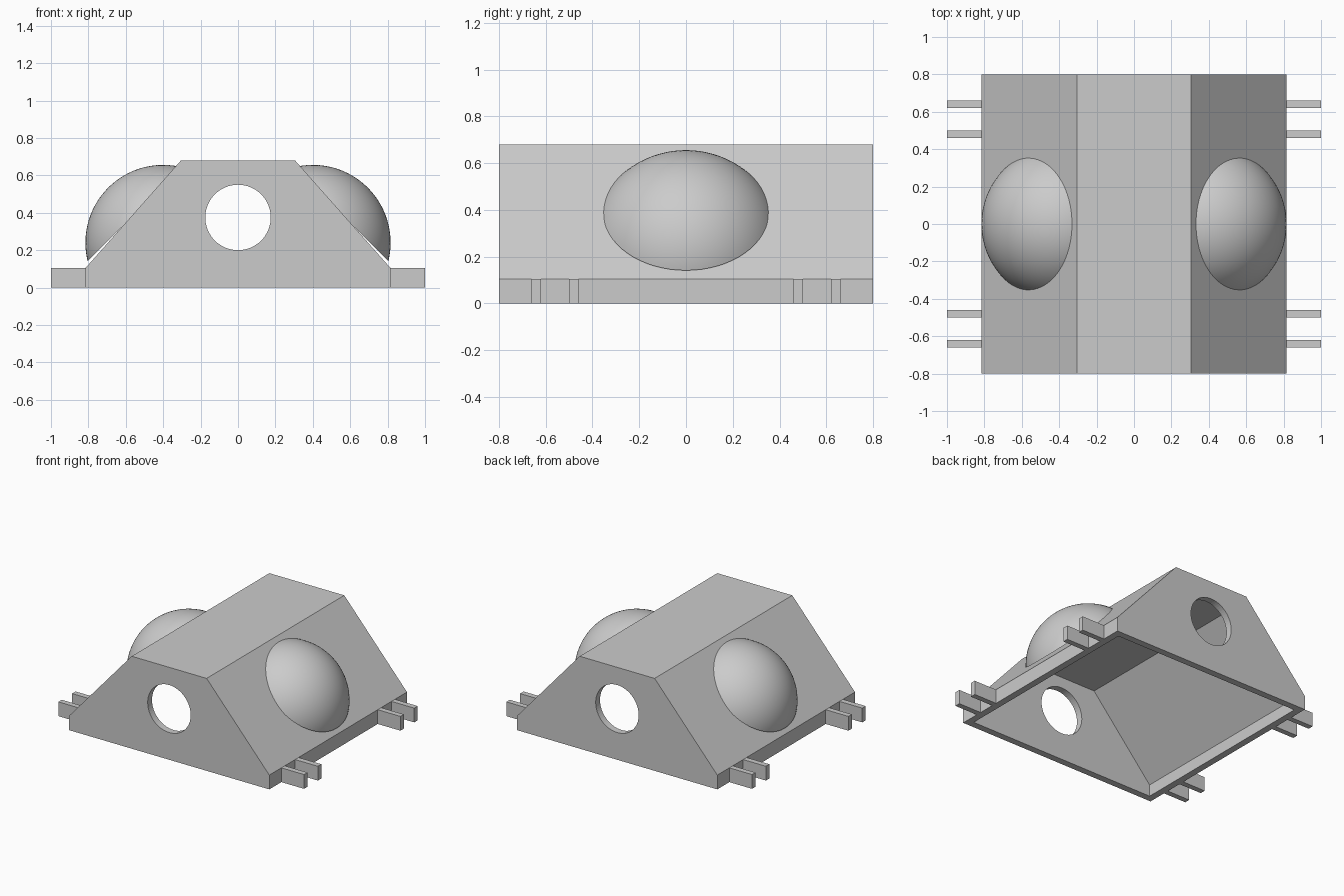
import bpy, bmesh, math
from mathutils import Matrix, Vector

cube = bpy.data.objects.get("Cube")
if cube:
    bpy.data.objects.remove(cube, do_unlink=True)

grey = bpy.data.materials.new("plain grey")
grey.use_nodes = True
colour = (0.6, 0.6, 0.6, 1)
grey.diffuse_color = colour
grey.node_tree.nodes["Principled BSDF"].inputs["Base Color"].default_value = colour


def make_object(name, bm):
    bmesh.ops.recalc_face_normals(bm, faces=bm.faces)
    mesh = bpy.data.meshes.new(name)
    bm.to_mesh(mesh)
    bm.free()
    mesh.materials.append(grey)
    obj = bpy.data.objects.new(name, mesh)
    bpy.context.collection.objects.link(obj)
    return obj


def prism(name, half_profile, half_length):
    """Extrude a mirrored (x, z) profile along y."""
    bm = bmesh.new()
    outline = half_profile + [(-x, z) for x, z in reversed(half_profile)]
    face = bm.faces.new([bm.verts.new((x, -half_length, z)) for x, z in outline])
    ext = bmesh.ops.extrude_face_region(bm, geom=[face])
    moved = [v for v in ext["geom"] if isinstance(v, bmesh.types.BMVert)]
    bmesh.ops.translate(bm, verts=moved, vec=(0, 2 * half_length, 0))
    return make_object(name, bm)


def cut(target, cutter):
    mod = target.modifiers.new(cutter.name, "BOOLEAN")
    mod.operation = "DIFFERENCE"
    mod.solver = "EXACT"
    mod.object = cutter
    cutter.hide_render = True
    bpy.context.view_layer.objects.active = target
    bpy.ops.object.modifier_apply(modifier=mod.name)
    bpy.data.objects.remove(cutter, do_unlink=True)


# Hollow housing, open underneath
housing = prism("housing", [(0.815, 0), (0.815, 0.105), (0.305, 0.68)], 0.8)
cut(housing, prism("cavity", [(0.765, -0.1), (0.765, 0.086), (0.282, 0.63)], 0.75))

# Round opening through both end walls
bm = bmesh.new()
bmesh.ops.create_cone(bm, cap_ends=True, segments=64, radius1=0.175, radius2=0.175, depth=2,
                      matrix=Matrix.Translation((0, 0, 0.375)) @ Matrix.Rotation(math.pi / 2, 4, "X"))
cut(housing, make_object("opening", bm))

for side, label in ((1, "left"), (-1, "right")):
    # Spherical cap on the sloping side
    bm = bmesh.new()
    axis = Vector((side, 0, 1)).normalized()
    centre = Vector((side * 0.40, 0, 0.24))
    turn = Matrix.Rotation(side * math.pi / 4, 4, "Y")
    bmesh.ops.create_uvsphere(bm, u_segments=64, v_segments=48, radius=0.416,
                              matrix=Matrix.Translation(centre) @ turn)
    bmesh.ops.bisect_plane(bm, geom=bm.verts[:] + bm.edges[:] + bm.faces[:],
                           plane_co=centre + axis * 0.216, plane_no=axis, clear_inner=True)
    bmesh.ops.holes_fill(bm, edges=[e for e in bm.edges if e.is_boundary], sides=0)
    dome = make_object(label + "_dome", bm)
    bpy.ops.object.select_all(action="DESELECT")
    dome.select_set(True)
    bpy.context.view_layer.objects.active = dome
    bpy.ops.object.shade_smooth_by_angle(angle=math.radians(35))

    # Thin tabs near the corners
    for i, y in enumerate((-0.64, -0.48, 0.48, 0.64)):
        bm = bmesh.new()
        bmesh.ops.create_cube(bm, size=1, matrix=Matrix.Translation((side * 0.9, y, 0.0525))
                              @ Matrix.Diagonal((0.2, 0.04, 0.105, 1)))
        make_object(f"{label}_tab_{i + 1}", bm)
